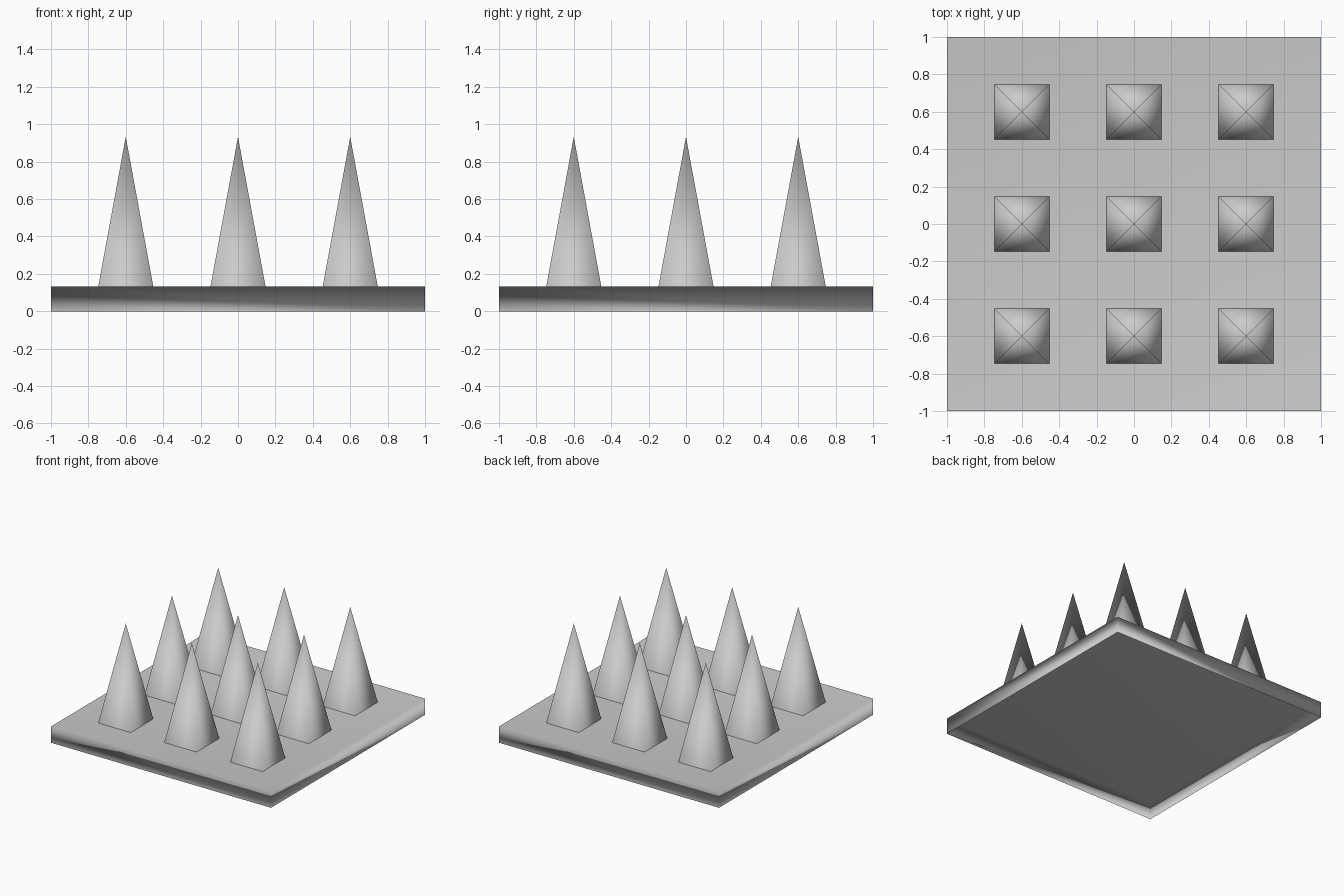
import bpy
import bmesh

BASE_H = 0.133      # height of the plate
SPIKE_H = 0.8       # spike height above the plate
SPIKE_HALF = 0.147  # half width of a spike foot
STEP = 0.6          # spacing of the spikes

cube = bpy.data.objects.get("Cube")
if cube:
    bpy.data.objects.remove(cube, do_unlink=True)

# Single grey material
grey = bpy.data.materials.new("plain_grey")
grey.use_nodes = True
colour = (0.6, 0.6, 0.6, 1.0)
grey.diffuse_color = colour
shader = next(n for n in grey.node_tree.nodes if n.type == "BSDF_PRINCIPLED")
shader.inputs["Base Color"].default_value = colour


def finish_mesh(bm, name):
    """Turn a bmesh into a smooth shaded grey mesh."""
    for face in bm.faces:
        face.smooth = True
    mesh = bpy.data.meshes.new(name)
    bm.to_mesh(mesh)
    bm.free()
    mesh.materials.append(grey)
    return mesh


def add_object(name, mesh, location=(0, 0, 0)):
    """Place a mesh, with normals weighted by face area."""
    obj = bpy.data.objects.new(name, mesh)
    obj.location = location
    bpy.context.collection.objects.link(obj)
    weighted = obj.modifiers.new("area_normals", "WEIGHTED_NORMAL")
    weighted.mode = "FACE_AREA"
    return obj


# Base plate: a shallow tray, open underneath, its skirt facing inward
bm = bmesh.new()
bmesh.ops.create_cube(bm, size=2)
bm.normal_update()
bottom = [f for f in bm.faces if f.normal.z < -0.5]
bmesh.ops.delete(bm, geom=bottom, context="FACES_ONLY")
skirt = [f for f in bm.faces if abs(f.normal.z) < 0.5]
bmesh.ops.reverse_faces(bm, faces=skirt)
for v in bm.verts:
    v.co.z = BASE_H if v.co.z > 0 else 0
add_object("base_plate", finish_mesh(bm, "base_plate"))

# Spike: a square foot poked up into a four sided point
bm = bmesh.new()
bmesh.ops.create_grid(bm, x_segments=1, y_segments=1, size=SPIKE_HALF)
poked = bmesh.ops.poke(bm, faces=bm.faces[:])
poked["verts"][0].co.z = SPIKE_H
spike = finish_mesh(bm, "spike")

# Three rows of three spikes
for row, y in enumerate((-STEP, 0, STEP), 1):
    for column, x in enumerate((-STEP, 0, STEP), 1):
        add_object(f"spike_row{row}_{column}", spike, (x, y, BASE_H))
